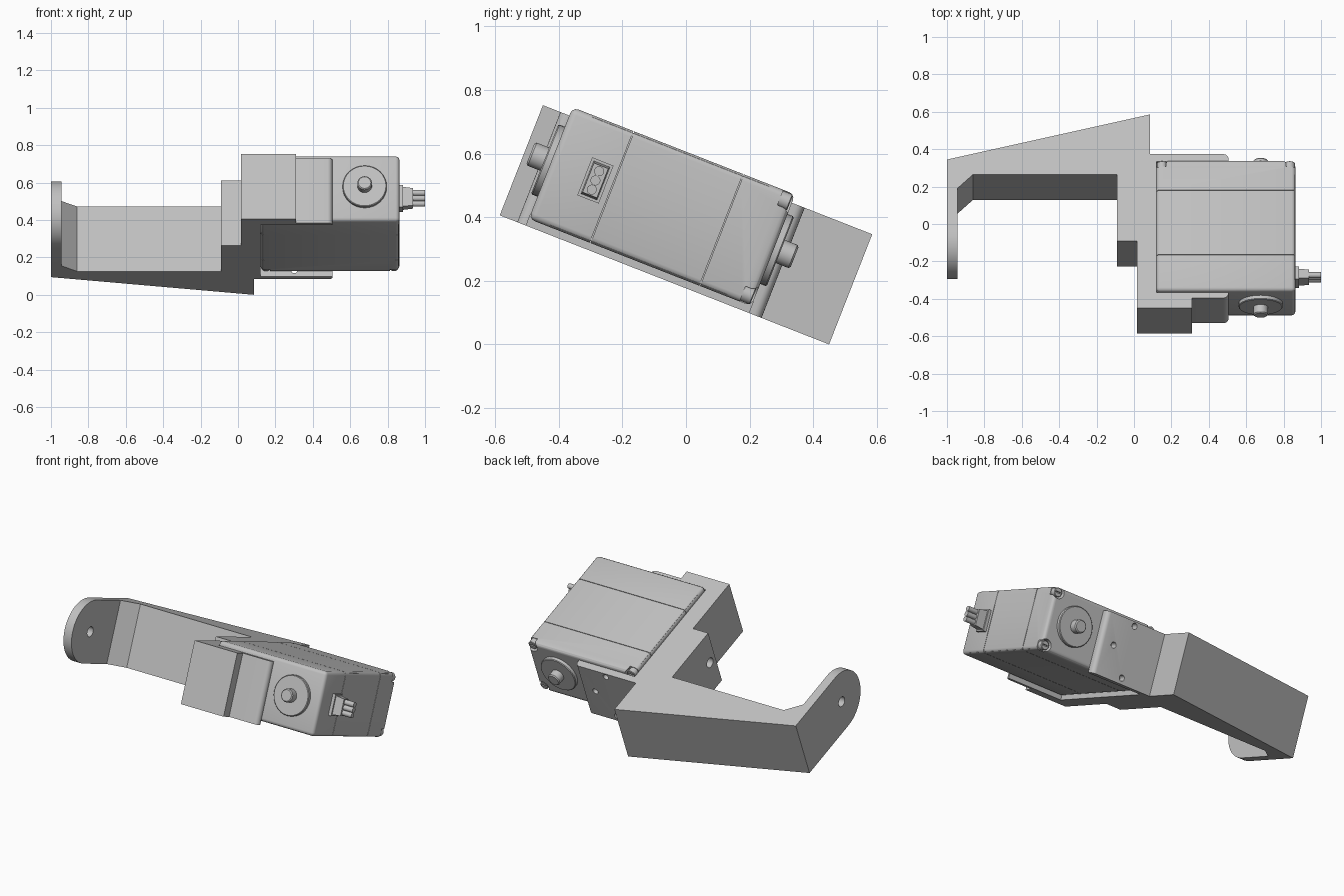
import bpy, bmesh, math
from mathutils import Matrix, Vector

cube = bpy.data.objects.get("Cube")
if cube:
    bpy.data.objects.remove(cube, do_unlink=True)

GREY = bpy.data.materials.new("light_grey")
GREY.use_nodes = True
COL = (0.53, 0.53, 0.53, 1)
GREY.diffuse_color = COL
GREY.node_tree.nodes["Principled BSDF"].inputs["Base Color"].default_value = COL

# Parts are built level, then the whole assembly is tilted about x
TILT = Matrix.Translation((0, 0, 0.376)) @ Matrix.Rotation(math.radians(-21.4), 4, 'X')
parts = []


def finish(name, bm):
    bmesh.ops.recalc_face_normals(bm, faces=bm.faces)
    me = bpy.data.meshes.new(name)
    bm.to_mesh(me)
    bm.free()
    ob = bpy.data.objects.new(name, me)
    bpy.context.collection.objects.link(ob)
    parts.append(ob)
    return ob


def round_edges(bm, rule, radius, segments):
    edges = [e for e in bm.edges if rule(e.verts[0].co, e.verts[1].co)]
    bmesh.ops.bevel(bm, geom=edges, offset=radius, segments=segments,
                    profile=0.5, affect='EDGES', clamp_overlap=False)


def box(name, lo, hi, rule=None, radius=0.02):
    bm = bmesh.new()
    bmesh.ops.create_cube(bm, size=1)
    lo, hi = Vector(lo), Vector(hi)
    for v in bm.verts:
        v.co = Vector([lo[i] + (v.co[i] + 0.5) * (hi[i] - lo[i]) for i in range(3)])
    if rule:
        round_edges(bm, rule, radius, 3)
    return finish(name, bm)


def cylinder(name, axis, start, end, a, b, radius, chamfer=0):
    """Cylinder along x (a=y, b=z) or along y (a=x, b=z)."""
    bm = bmesh.new()
    bmesh.ops.create_cone(bm, cap_ends=True, segments=32, radius1=radius,
                          radius2=radius, depth=abs(end - start))
    if chamfer:
        rims = [e for e in bm.edges if abs(e.verts[0].co.z - e.verts[1].co.z) < 1e-5]
        bmesh.ops.bevel(bm, geom=rims, offset=chamfer, segments=1, affect='EDGES')
    mid = (start + end) / 2
    if axis == 'x':
        m = Matrix.Translation((mid, a, b)) @ Matrix.Rotation(math.pi / 2, 4, 'Y')
    else:
        m = Matrix.Translation((a, mid, b)) @ Matrix.Rotation(math.pi / 2, 4, 'X')
    bmesh.ops.transform(bm, matrix=m, verts=bm.verts)
    return finish(name, bm)


def cut(ob, cutters):
    for c in cutters:
        mod = ob.modifiers.new("cut", 'BOOLEAN')
        mod.operation, mod.solver, mod.object = 'DIFFERENCE', 'EXACT', c
    dg = bpy.context.evaluated_depsgraph_get()
    me = bpy.data.meshes.new_from_object(ob.evaluated_get(dg))
    ob.modifiers.clear()
    ob.data = me
    for c in cutters:
        parts.remove(c)
        bpy.data.objects.remove(c, do_unlink=True)


# Bracket: arm, ear, stepped wall and two clamping plates in one outline
HALF, EAR_Y = 0.186, -0.117
EAR_END = EAR_Y - HALF
outline = [(-1, .297), (-1, EAR_END), (-.945, EAR_END), (-.945, .131), (-.86, .212),
           (-.09, .212), (-.09, -.17), (.015, -.17), (.015, -.556), (.31, -.556),
           (.31, -.497), (.505, -.497), (.505, -.467), (.12, -.467), (.12, .285),
           (.505, .285), (.505, .328), (.085, .328), (.085, .556)]
bm = bmesh.new()
face = bm.faces.new([bm.verts.new((x, y, -HALF)) for x, y in outline])
grown = bmesh.ops.extrude_face_region(bm, geom=[face])["geom"]
bmesh.ops.translate(bm, vec=(0, 0, 2 * HALF),
                    verts=[g for g in grown if isinstance(g, bmesh.types.BMVert)])
round_edges(bm, lambda p, q: abs(p.y - EAR_END) < 1e-4 and abs(q.y - EAR_END) < 1e-4
            and abs(p.z - q.z) < 1e-4, HALF - 0.0005, 14)
round_edges(bm, lambda p, q: p.x > .5 and q.x > .5 and abs(p.z - q.z) > .1
            and (p.y > .32 or p.y < -.49), 0.026, 5)
bracket = finish("bracket", bm)
holes = [cylinder("hole", 'x', -1.1, -.9, EAR_Y, 0, .03),
         cylinder("hole", 'x', -.2, .1, EAR_Y, 0, .03)]
for x, z in [(.3, .16), (.3, -.15), (.41, .01)]:
    holes.append(cylinder("hole", 'y', .27, .4, x, z, .018))
cut(bracket, holes)

# Servo case: three shells with fine seams around an inner core
X0, X1, Z0, Z1 = .12, .863, -.163, .214
SEAMS = [-.467, -.26, .11, .285]


def shell_edges(inner):
    return lambda p, q: not any(abs(p.y - y) < 1e-4 and abs(q.y - y) < 1e-4 for y in inner)


GAP = 0.0015
front = box("servo_front_shell", (X0, SEAMS[0], Z0), (X1, SEAMS[1] - GAP, Z1),
            shell_edges([SEAMS[1] - GAP]))
middle = box("servo_middle_shell", (X0, SEAMS[1] + GAP, Z0), (X1, SEAMS[2] - GAP, Z1),
             shell_edges([SEAMS[1] + GAP, SEAMS[2] - GAP]))
rear = box("servo_rear_shell", (X0, SEAMS[2] + GAP, Z0), (X1, SEAMS[3], Z1),
           shell_edges([SEAMS[2] + GAP]))
box("servo_core", (X0 + .006, -.4, Z0 + .006), (X1 - .006, .2, Z1 - .006))

# Corner notches with screws in the rear shell
corners = [(x, z) for x in (X0 + .03, X1 - .03) for z in (Z0 + .03, Z1 - .03)]
cut(rear, [cylinder("notch", 'y', .245, .35, x, z, .037) for x, z in corners])
for x, z in corners:
    screw = cylinder("corner_screw", 'y', .24, .279, x, z, .027, .003)
    cut(screw, [box("slot", (x - .018, .266, z - .004), (x + .018, .3, z + .004))])

# Output discs and shafts on both ends
SX, SZ = .677, .03
for label, y, d in (("front", SEAMS[0], -1), ("rear", SEAMS[3], 1)):
    cylinder(label + "_disc", 'y', y - d * .02, y + d * .022, SX, SZ, .118, .004)
    cylinder(label + "_shaft", 'y', y, y + d * .07, SX, SZ, .039, .006)

# Cable connector on the side
CY, CZ = -.316, .026
box("connector_base", (.85, CY - .036, CZ - .064), (.882, CY + .036, CZ + .064))
bm = bmesh.new()
bmesh.ops.create_cube(bm, size=1)
for v in bm.verts:
    s = 1 if v.co.x < 0 else .88
    v.co = Vector((.906 + v.co.x * .06, CY + v.co.y * .055 * s, CZ + v.co.z * .112 * s))
finish("connector_plug", bm)
for i in (-1, 0, 1):
    cylinder("connector_pin", 'x', .92, 1, CY, CZ + i * .031, .0155)

# Tilt, colour and shade every part
for ob in parts:
    ob.data.materials.clear()
    ob.data.materials.append(GREY)
    ob.data.shade_smooth()
    ob.data.set_sharp_from_angle(angle=math.radians(32))
    ob.matrix_world = TILT
